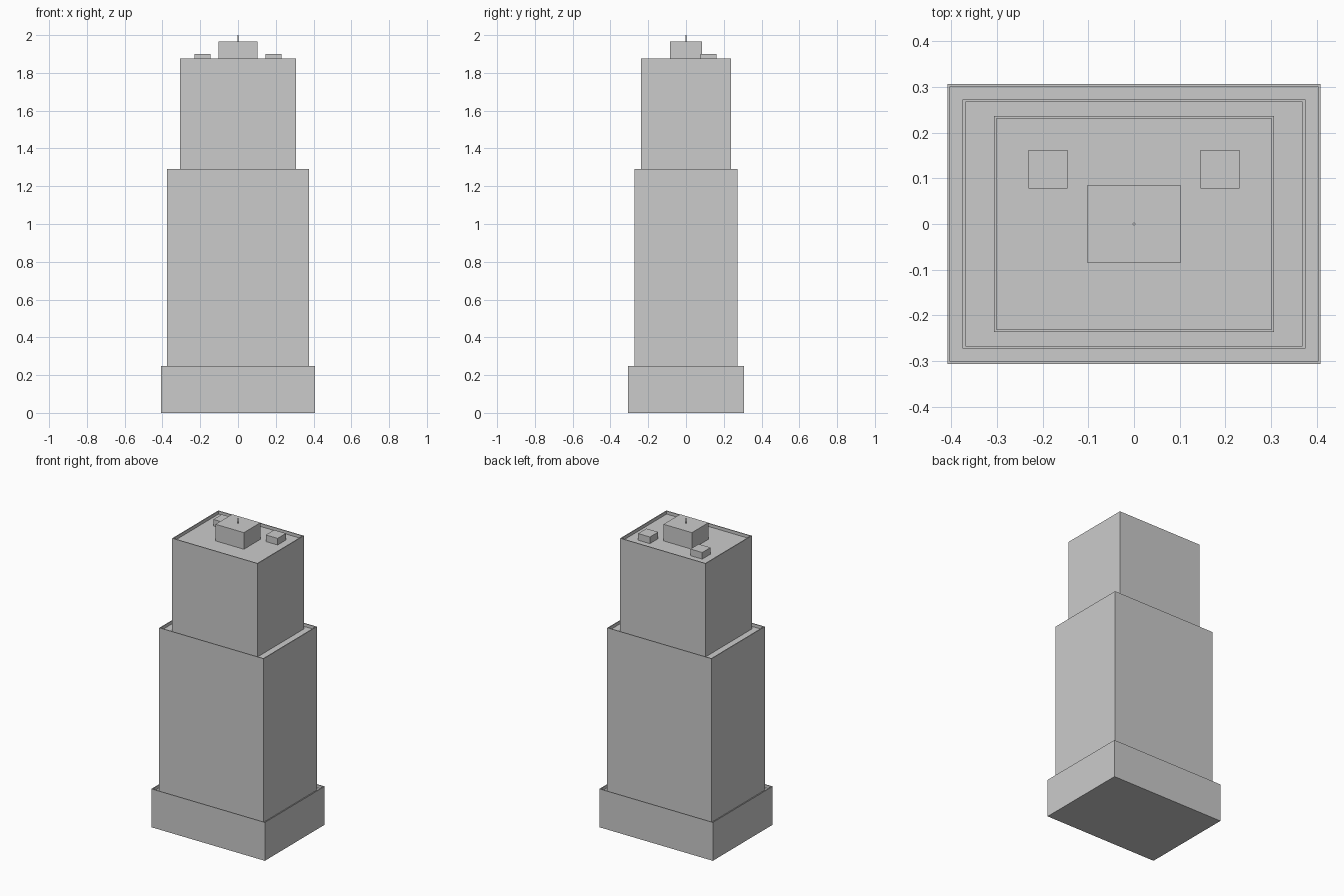
import bpy, bmesh
from mathutils import Matrix, Vector

if "Cube" in bpy.data.objects:
    bpy.data.objects.remove(bpy.data.objects["Cube"])

PARAPET_WIDTH = 0.008
PARAPET_HEIGHT = 0.02


def finish(name, bm):
    bmesh.ops.recalc_face_normals(bm, faces=bm.faces)
    mesh = bpy.data.meshes.new(name)
    bm.to_mesh(mesh)
    bm.free()
    obj = bpy.data.objects.new(name, mesh)
    bpy.context.collection.objects.link(obj)
    return obj


def box(name, half_x, half_y, z0, z1, cx=0, cy=0, parapet=False):
    bm = bmesh.new()
    place = Matrix.Translation((cx, cy, (z0 + z1) / 2))
    size = Matrix.Diagonal((2 * half_x, 2 * half_y, z1 - z0, 1))
    bmesh.ops.create_cube(bm, size=1, matrix=place @ size)
    if parapet:
        # sink the roof inside a thin raised rim
        bm.normal_update()
        top = max(bm.faces, key=lambda f: f.calc_center_median().z)
        bmesh.ops.inset_region(bm, faces=[top], thickness=PARAPET_WIDTH)
        roof = bmesh.ops.extrude_discrete_faces(bm, faces=[top])["faces"][0]
        bmesh.ops.translate(bm, verts=roof.verts, vec=Vector((0, 0, -PARAPET_HEIGHT)))
    return finish(name, bm)


# three stepped tiers, each standing on the sunken roof below
tiers = [
    ("podium", 0.408, 0.307, 0.249),
    ("middle_tier", 0.375, 0.273, 1.291),
    ("upper_tier", 0.307, 0.237, 1.877),
]
base = 0
for name, hx, hy, top in tiers:
    box(name, hx, hy, base, top, parapet=True)
    base = top - PARAPET_HEIGHT

# rooftop machine room and the pair of roof units
box("machine_room", 0.102, 0.085, base, 1.965)
for side, sign in (("left", -1), ("right", 1)):
    box(f"roof_unit_{side}", 0.0425, 0.0425, base, 1.90, sign * 0.188, 0.12)

# thin mast on the machine room
mast = bmesh.new()
bmesh.ops.create_cone(mast, cap_ends=True, segments=8, radius1=0.003, radius2=0.003,
                      depth=0.035, matrix=Matrix.Translation((0, 0, 1.9825)))
finish("mast", mast)
